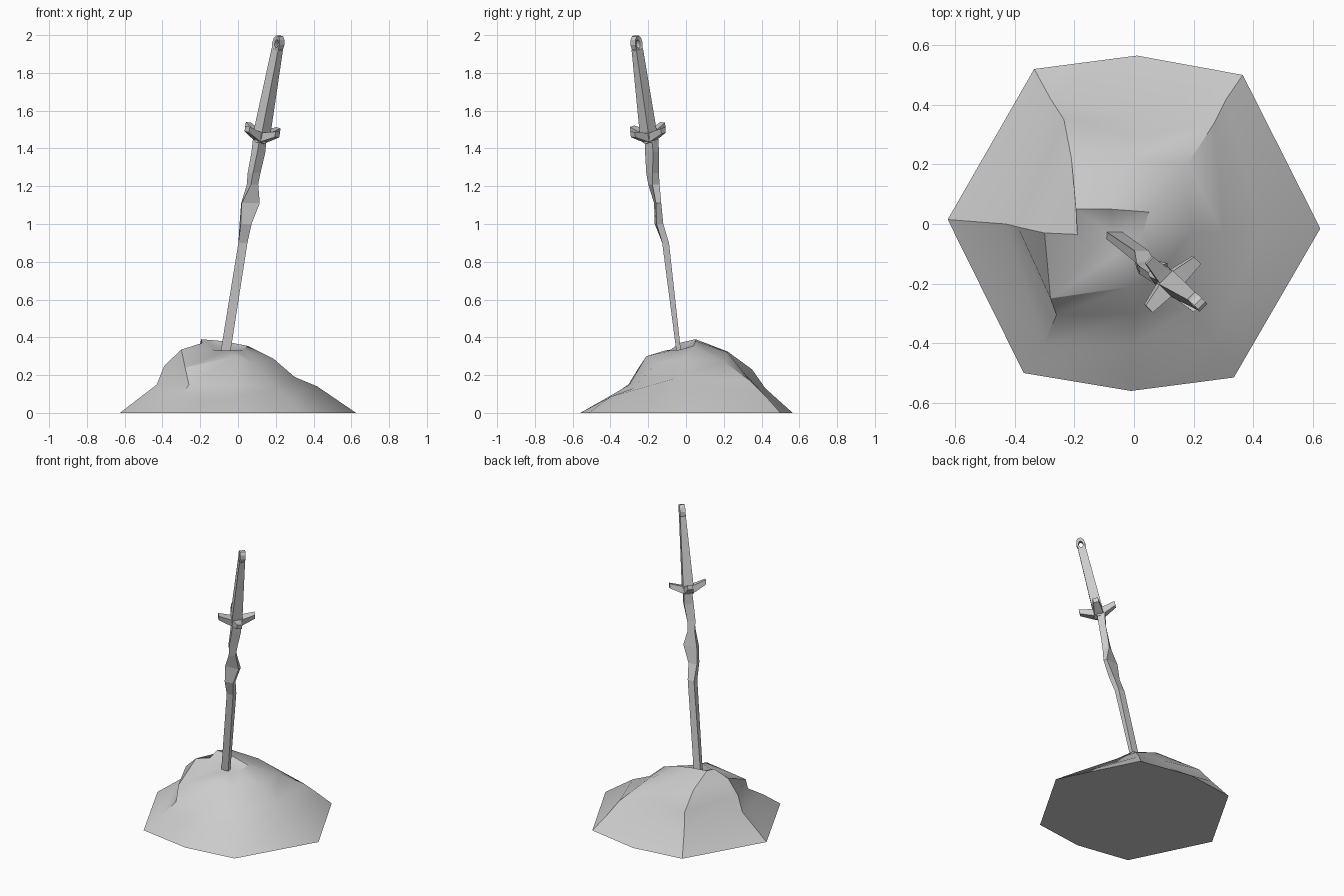
import bpy, bmesh, math
from mathutils import Vector, Matrix

if "Cube" in bpy.data.objects:
    bpy.data.objects.remove(bpy.data.objects["Cube"])


def finish(name, bm, smooth=None):
    bmesh.ops.recalc_face_normals(bm, faces=bm.faces)
    mesh = bpy.data.meshes.new(name)
    bm.to_mesh(mesh)
    bm.free()
    ob = bpy.data.objects.new(name, mesh)
    bpy.context.collection.objects.link(ob)
    if smooth:
        bpy.ops.object.select_all(action='DESELECT')
        ob.select_set(True)
        bpy.context.view_layer.objects.active = ob
        bpy.ops.object.shade_smooth_by_angle(angle=math.radians(smooth))
    return ob


def loft(bm, rings, cap_start=True, cap_end=True):
    loops = [[bm.verts.new(p) for p in r] for r in rings]
    n = len(loops[0])
    for a, b in zip(loops, loops[1:]):
        for i in range(n):
            j = (i + 1) % n
            bm.faces.new((a[i], a[j], b[j], b[i]))
    if cap_start:
        bm.faces.new(loops[0])
    if cap_end:
        bm.faces.new(loops[-1])
    return loops


def rect(c, a, b):
    c = Vector(c)
    return [c + a + b, c - a + b, c - a - b, c + a - b]


# Mound: eight ridges running from the base to the rim of the hollow
ridges = [
    [(-.625, .015, 0), (-.43, 0, .15), (-.39, -.01, .25), (-.30, -.03, .335), (-.19, -.035, .37)],
    [(-.37, -.5, 0), (-.305, -.41, .08), (-.26, -.305, .15), (-.28, -.25, .24), (-.14, -.08, .335)],
    [(-.01, -.56, 0), (-.01, -.41, .085), (0, -.30, .15), (-.01, -.21, .30), (-.07, -.11, .33)],
    [(.335, -.515, 0), (.27, -.40, .085), (.20, -.28, .13), (.09, -.16, .26), (0, -.08, .33)],
    [(.625, -.015, 0), (.42, -.02, .14), (.30, -.03, .19), (.19, -.03, .285), (.03, -.03, .335)],
    [(.365, .50, 0), (.31, .42, .09), (.27, .34, .17), (.18, .20, .27), (.05, .04, .355)],
    [(.01, .565, 0), (.01, .35, .15), (.01, .29, .23), (0, .22, .32), (-.08, .05, .38)],
    [(-.335, .52, 0), (-.28, .42, .13), (-.235, .35, .23), (-.21, .22, .325), (-.195, .05, .39)],
]
bm = bmesh.new()
loops = loft(bm, list(zip(*ridges)), cap_end=False)
hollow = bm.verts.new((-.07, -.035, .32))
rim = loops[-1]
for i in range(8):
    bm.faces.new((rim[i], rim[(i + 1) % 8], hollow))
finish("mound", bm, 35)

# Blade: straight below, twisted above (x, y, z, half width, half depth, turn)
blade = [
    (-.068, -.037, .31, .026, .012, 0),
    (.026, -.108, .90, .024, .018, 0),
    (.040, -.143, 1.00, .029, .018, 10),
    (.066, -.150, 1.11, .048, .014, 6),
    (.077, -.170, 1.21, .022, .022, 30),
    (.085, -.177, 1.27, .026, .022, 40),
    (.108, -.180, 1.38, .030, .022, 45),
    (.115, -.182, 1.45, .026, .025, 45),
]
bm = bmesh.new()
loft(bm, [rect((x, y, z), Matrix.Rotation(math.radians(t), 3, 'Z') @ Vector((w, 0, 0)),
               Matrix.Rotation(math.radians(t), 3, 'Z') @ Vector((0, d, 0)))
          for x, y, z, w, d, t in blade])
finish("blade", bm)

# Upper sword frame: leaning axis and the two diagonal side directions
low, high = Vector((.122, -.196, 1.455)), Vector((.208, -.258, 1.925))
axis = (high - low).normalized()
u = Vector((1, -1, 0))
u = (u - axis * u.dot(axis)).normalized()
v = axis.cross(u)

# Grip: tapered four-sided bar
bm = bmesh.new()
loft(bm, [rect(low, u * .032, v * .034), rect(high, u * .025, v * .018)])
finish("grip", bm)

# Guard: four upswept tapering arms
for i, d in enumerate((u, v, -u, -v)):
    side = axis.cross(d)
    bm = bmesh.new()
    loft(bm, [rect(low + d * r + axis * h, side * w, axis * t)
              for r, h, w, t in ((0, 0, .034, .026), (.05, .018, .026, .022),
                                 (.115, .045, .017, .015))])
    finish(f"guard_arm_{i + 1}", bm)

# Pommel ring: elongated eight-sided loop at the top
centre = high + axis * .029
bm = bmesh.new()
profile = [(.014, -.013), (.028, -.018), (.028, .018), (.014, .013)]
loops = []
for k in range(10):
    a = math.tau * k / 10
    out = u * math.cos(a) + axis * math.sin(a) * 1.62
    loops.append([bm.verts.new(centre + out * r + v * s) for r, s in profile])
for k in range(10):
    a, b = loops[k], loops[(k + 1) % 10]
    for i in range(4):
        j = (i + 1) % 4
        bm.faces.new((a[i], a[j], b[j], b[i]))
finish("pommel_ring", bm)
